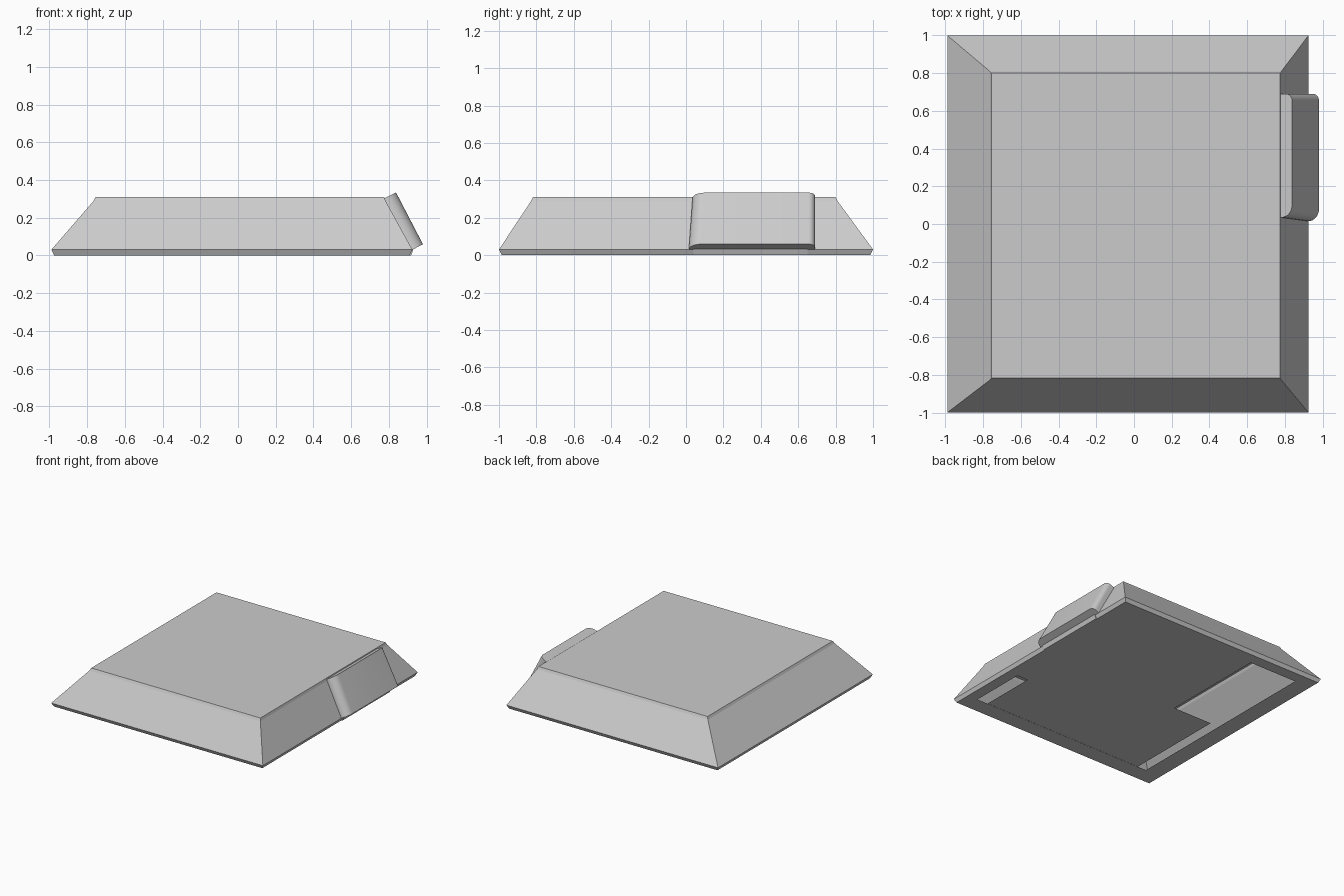
import bpy, bmesh, math
from mathutils import Vector

if "Cube" in bpy.data.objects:
    bpy.data.objects.remove(bpy.data.objects["Cube"])


def finish(name, bm, smooth=False):
    me = bpy.data.meshes.new(name)
    bm.to_mesh(me)
    bm.free()
    ob = bpy.data.objects.new(name, me)
    bpy.context.collection.objects.link(ob)
    if smooth:
        bpy.ops.object.select_all(action='DESELECT')
        bpy.context.view_layer.objects.active = ob
        ob.select_set(True)
        bpy.ops.object.shade_smooth_by_angle(angle=math.radians(35))
    return ob


def rect(bm, x0, x1, y0, y1, z):
    return [bm.verts.new((x, y, z)) for x, y in ((x0, y0), (x1, y0), (x1, y1), (x0, y1))]


def bridge(bm, a, b):
    n = len(a)
    for i in range(n):
        j = (i + 1) % n
        bm.faces.new((a[i], a[j], b[j], b[i]))


# Hollow sloped housing: underside rim, thin edge, slopes, small lip, flat top
bm = bmesh.new()
rings = [rect(bm, *r) for r in (
    (-0.83, 0.82, -0.85, 0.89, 0.0),
    (-0.975, 0.91, -0.985, 0.985, 0.0),
    (-0.99, 0.925, -1.0, 1.0, 0.03),
    (-0.765, 0.782, -0.828, 0.81, 0.29),
    (-0.755, 0.775, -0.818, 0.80, 0.31),
)]
for a, b in zip(rings, rings[1:]):
    bridge(bm, a, b)
bm.faces.new(rings[-1])
finish("housing", bm)

# Overlapping underside plates that leave the housing partly open
for name, r in (("under_plate_front", (-0.75, 0.72, -0.85, 0.0, 0.001)),
                ("under_plate_back", (-0.40, 0.82, -0.39, 0.89, 0.004))):
    bm = bmesh.new()
    bm.faces.new(reversed(rect(bm, *r)))
    finish(name, bm)

# Rounded bay lying along the right-hand slope; profile is (y, height off slope)
H, N = 0.063, 8
arc = [math.pi / 2 * i / N for i in range(N + 1)]
profile = [(0.10 - 0.065 * math.cos(t), H * math.sin(t)) for t in arc]
profile += [(0.655 + 0.035 * math.sin(t), H - 0.035 + 0.035 * math.cos(t)) for t in arc]
profile += [(0.69, -0.01), (0.035, -0.01)]
out = Vector((0.888, 0, 0.459))
bm = bmesh.new()
ends = []
for base, flare in ((Vector((0.782, 0, 0.305)), 0.0), (Vector((0.925, 0, 0.03)), 0.02)):
    ends.append([bm.verts.new(base + out * h + Vector((0, y - (flare if y < 0.2 else 0), 0)))
                 for y, h in profile])
bridge(bm, *ends)
for e in ends:
    bm.faces.new(e)
bmesh.ops.recalc_face_normals(bm, faces=bm.faces)
finish("side_bay", bm, smooth=True)

# Small foot below the bay
bm = bmesh.new()
low = rect(bm, 0.87, 0.918, 0.04, 0.65, 0.0)
high = rect(bm, 0.87, 0.935, 0.04, 0.65, 0.045)
bridge(bm, low, high)
bm.faces.new(low[::-1])
bm.faces.new(high)
finish("bay_foot", bm)
